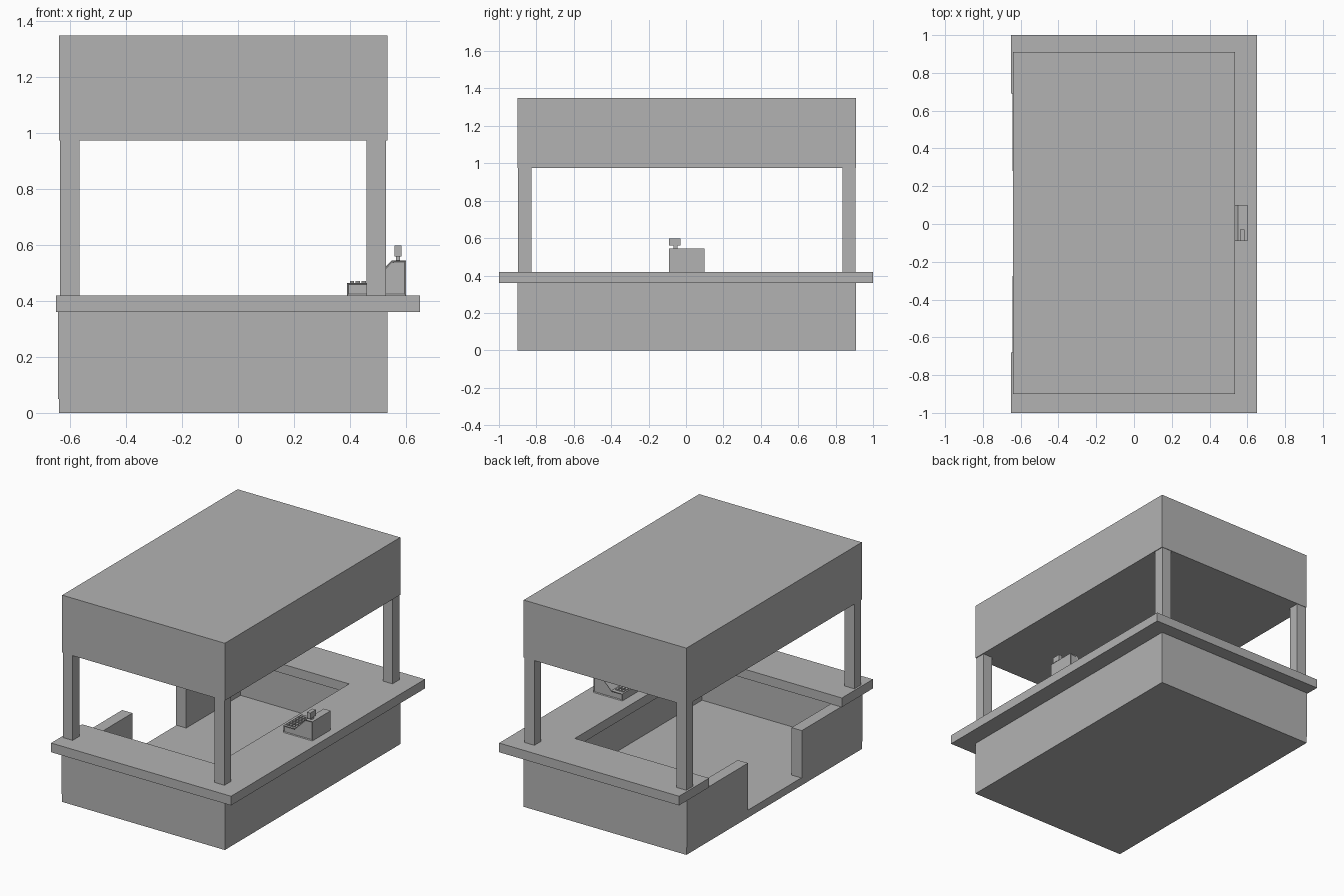
import bpy
import bmesh

cube = bpy.data.objects.get("Cube")
if cube:
    bpy.data.objects.remove(cube, do_unlink=True)

grey = bpy.data.materials.new("plain_grey")
grey.use_nodes = True
colour = (0.45, 0.45, 0.45, 1)
grey.diffuse_color = colour
grey.node_tree.nodes["Principled BSDF"].inputs["Base Color"].default_value = colour


def finish(name, bm):
    bmesh.ops.recalc_face_normals(bm, faces=bm.faces)
    mesh = bpy.data.meshes.new(name)
    bm.to_mesh(mesh)
    bm.free()
    mesh.materials.append(grey)
    obj = bpy.data.objects.new(name, mesh)
    bpy.context.collection.objects.link(obj)
    return obj


def box(name, xs, ys, zs):
    bm = bmesh.new()
    bmesh.ops.create_cube(bm, size=1)
    for v in bm.verts:
        for i, (low, high) in enumerate((xs, ys, zs)):
            v.co[i] = low if v.co[i] < 0 else high
    return finish(name, bm)


def prism(name, outline, axis, low, high, inset=0):
    """Extrude a 2D outline along y (axis 1) or z (axis 2)."""
    bm = bmesh.new()
    verts = [bm.verts.new((a, low, b) if axis == 1 else (a, b, low)) for a, b in outline]
    face = bm.faces.new(verts)
    new = bmesh.ops.extrude_face_region(bm, geom=[face])["geom"]
    for v in new:
        if isinstance(v, bmesh.types.BMVert):
            v.co[axis] = high
    bmesh.ops.recalc_face_normals(bm, faces=bm.faces)
    if inset:
        ends = [f for f in bm.faces if abs(f.normal[axis]) > 0.9]
        bmesh.ops.inset_individual(bm, faces=ends, thickness=inset, depth=-0.004)
    return finish(name, bm)


# Main stall dimensions
LEFT, RIGHT = -0.64, 0.535
FRONT, BACK = -0.9, 0.91
WALL = 0.07
FLOOR, COUNTER, COUNTER_TOP, ROOF = 0.05, 0.36, 0.42, 0.975

# Floor and low walls, with a doorway in one long side
box("floor", (LEFT, RIGHT), (FRONT, BACK), (0, FLOOR))
box("front_wall", (LEFT, RIGHT), (FRONT, FRONT + WALL), (FLOOR, COUNTER))
box("back_wall", (LEFT, RIGHT), (BACK - WALL, BACK), (FLOOR, COUNTER))
box("serving_wall", (RIGHT - WALL, RIGHT), (FRONT, BACK), (FLOOR, COUNTER))
for name, ys in (("door_wall_front", (FRONT, -0.275)), ("door_wall_back", (0.28, BACK))):
    box(name, (LEFT - 0.004, LEFT + WALL), ys, (FLOOR, COUNTER))

# U-shaped counter
prism("counter", [(-0.65, -1), (0.65, -1), (0.65, 1), (-0.65, 1),
                  (-0.65, 0.69), (0.32, 0.69), (0.32, -0.68), (-0.65, -0.68)],
      2, COUNTER, COUNTER_TOP)

# Corner posts and roof
for side, xs in (("right", (LEFT + 0.003, LEFT + 0.073)), ("left", (RIGHT - 0.075, RIGHT - 0.005))):
    for end, ys in (("front", (FRONT + 0.003, FRONT + 0.073)), ("back", (BACK - 0.073, BACK - 0.003))):
        box(f"{end}_{side}_post", xs, ys, (COUNTER_TOP, ROOF))
box("roof", (LEFT, RIGHT), (FRONT, BACK), (ROOF, 1.35))

# Cash register: stepped body with recessed ends, keys and display
prism("register_body", [(0.39, 0.42), (0.6, 0.42), (0.6, 0.545), (0.55, 0.545),
                        (0.53, 0.525), (0.47, 0.465), (0.39, 0.465)],
      1, -0.09, 0.1, inset=0.007)
for row in range(3):
    for col in range(5):
        x, y = 0.4 + row * 0.021, -0.075 + col * 0.032
        box("register_key", (x, x + 0.015), (y, y + 0.023), (0.463, 0.471))
box("display_stem", (0.565, 0.58), (-0.068, -0.045), (0.54, 0.562))
box("display", (0.56, 0.585), (-0.09, -0.03), (0.56, 0.598))
